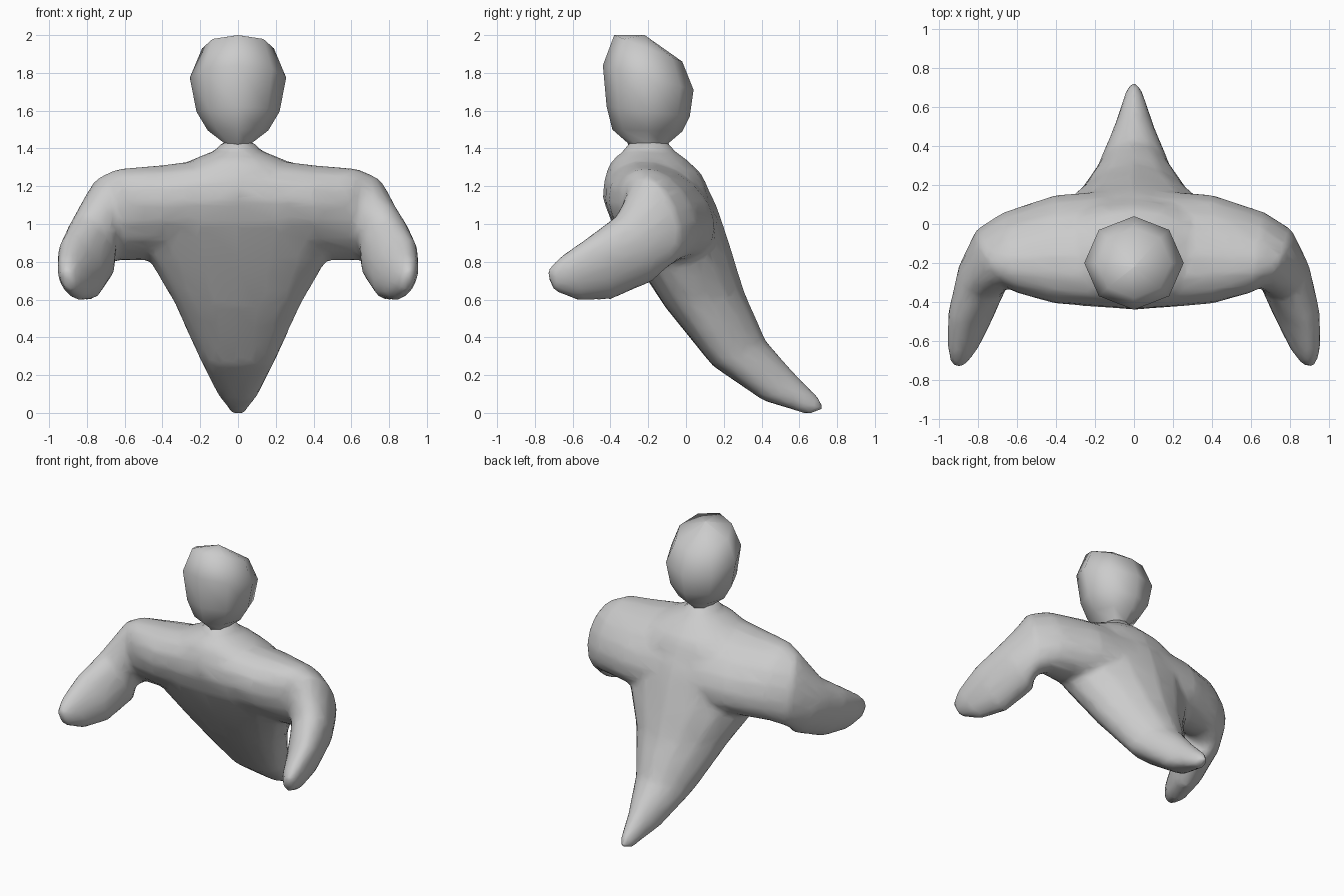
import bpy, bmesh
from math import sin, cos, pi
from mathutils import Vector as V


def loft(bm, rings, sides, egg=0.0):
    """Closed skin through rings (centre, u, v); egg pulls the widest part towards -v."""
    loops, faces = [], []
    for c, u, v in rings:
        c, u, v = V(c), V(u), V(v)
        loop = []
        for i in range(sides):
            a = 2 * pi * i / sides
            loop.append(bm.verts.new(c + u * cos(a) + v * (sin(a) - egg * cos(a) ** 2)))
        loops.append(loop)
    for a, b in zip(loops, loops[1:]):
        for i in range(sides):
            j = (i + 1) % sides
            faces.append(bm.faces.new((a[i], a[j], b[j], b[i])))
    faces += [bm.faces.new(loops[0]), bm.faces.new(loops[-1])]
    bmesh.ops.recalc_face_normals(bm, faces=faces)


def slices(rows):
    """Rows of front y, front z, back y, back z, half width -> tilted rings."""
    return [((0, (fy + by) / 2, (fz + bz) / 2), (w, 0, 0),
             (0, (by - fy) / 2, (bz - fz) / 2)) for fy, fz, by, bz, w in rows]


def finish(bm, name):
    bmesh.ops.remove_doubles(bm, verts=bm.verts, dist=0.0005)
    me = bpy.data.meshes.new(name)
    bm.to_mesh(me)
    bm.free()
    for p in me.polygons:
        p.use_smooth = True
    ob = bpy.data.objects.new(name, me)
    bpy.context.collection.objects.link(ob)
    return ob


# Head: eight-sided, with a sloping crown, running into the neck
bm = bmesh.new()
loft(bm, [((0, -0.22, 2.0), (0.001, 0, 0), (0, 0.001, 0))] + slices([
    (-0.38, 2.00, -0.02, 1.86, 0.19),
    (-0.44, 1.84, 0.04, 1.71, 0.255),
    (-0.42, 1.62, 0.02, 1.57, 0.22),
    (-0.39, 1.50, -0.02, 1.49, 0.16),
    (-0.31, 1.43, -0.09, 1.43, 0.075),
    (-0.29, 1.39, -0.11, 1.39, 0.07),
]), 8)
finish(bm, "head")

# Body: three overlapping lofts that are blended into one skin
bm = bmesh.new()

# Neck flare spreading into the shoulders
loft(bm, slices([
    (-0.31, 1.435, -0.09, 1.435, 0.085),
    (-0.325, 1.39, -0.065, 1.39, 0.12),
    (-0.38, 1.35, 0.0, 1.345, 0.23),
    (-0.42, 1.29, 0.08, 1.27, 0.36),
    (-0.40, 1.20, 0.12, 1.19, 0.46),
    (-0.38, 1.12, 0.13, 1.12, 0.48),
]), 16)

# Belly tapering back to the pointed tail
loft(bm, slices([
    (-0.42, 1.20, 0.12, 1.18, 0.48),
    (-0.435, 1.12, 0.165, 1.09, 0.55),
    (-0.39, 1.00, 0.20, 0.99, 0.55),
    (-0.28, 0.82, 0.25, 0.83, 0.48),
    (-0.11, 0.56, 0.31, 0.64, 0.34),
    (0.14, 0.25, 0.425, 0.38, 0.205),
    (0.41, 0.065, 0.585, 0.20, 0.11),
    (0.56, 0.02, 0.71, 0.075, 0.06),
    (0.635, -0.005, 0.735, 0.01, 0.04),
]), 16, egg=0.35)

# Chest, shoulders and arms in one sweep from hand to hand
half = [
    ((0.40, -0.13, 1.06), (0, 0.28, -0.05), (0, -0.03, 0.25)),
    ((0.64, -0.145, 1.05), (0.03, 0.205, -0.05), (0, -0.03, 0.24)),
    ((0.725, -0.175, 1.01), (0.085, 0.145, -0.03), (0.01, -0.04, 0.24)),
    ((0.775, -0.27, 0.87), (0.12, 0.065, 0), (0.05, -0.09, 0.175)),
    ((0.835, -0.46, 0.765), (0.105, 0.035, 0), (0.055, -0.06, 0.165)),
    ((0.875, -0.62, 0.71), (0.075, 0.02, 0), (0.035, -0.05, 0.115)),
    ((0.90, -0.72, 0.70), (0.035, 0.005, 0), (0.01, -0.02, 0.055)),
]
other = [tuple((-p[0], p[1], p[2]) for p in ring) for ring in half]
middle = [((0, -0.13, 1.08), (0, 0.31, -0.06), (0, -0.045, 0.28))]
loft(bm, other[::-1] + middle + half, 16)

body = finish(bm, "body")
m = body.modifiers.new("Merge", 'REMESH')
m.mode = 'VOXEL'
m.voxel_size = 0.02
m.use_smooth_shade = True
m = body.modifiers.new("Blend", 'SMOOTH')
m.factor = 0.5
m.iterations = 8
m = body.modifiers.new("Simplify", 'DECIMATE')
m.ratio = 0.12
